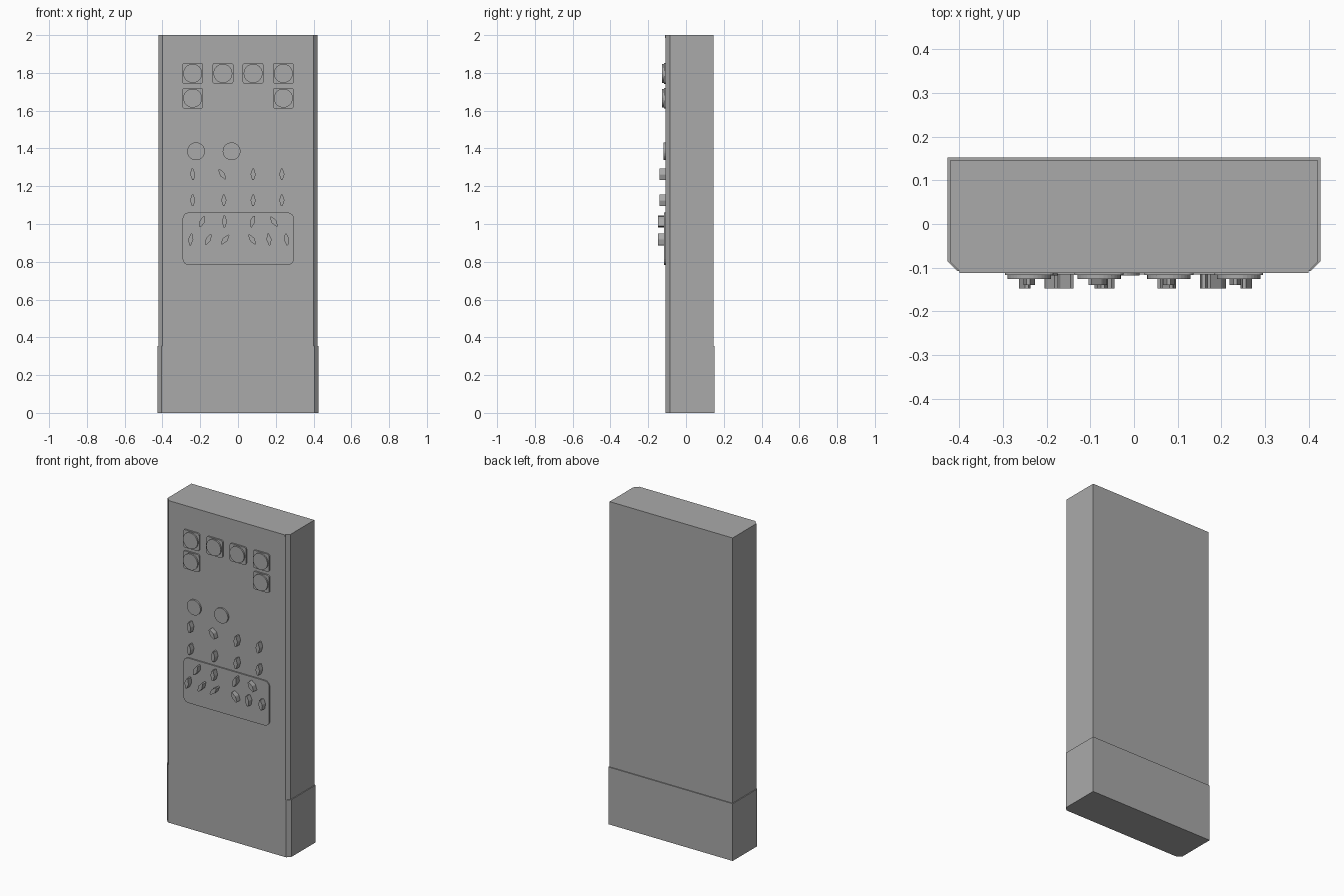
import bpy, math
from mathutils import Matrix, Vector

old = bpy.data.objects.get("Cube")
if old:
    bpy.data.objects.remove(old, do_unlink=True)

grey = bpy.data.materials.new("plain grey")
grey.use_nodes = True
grey.diffuse_color = (0.4, 0.4, 0.4, 1)
grey.node_tree.nodes["Principled BSDF"].inputs["Base Color"].default_value = (0.4, 0.4, 0.4, 1)

FRONT = -0.108   # cabinet face
PANEL = -0.116   # raised control plate face


def prism(name, outline, start, end, upright=False):
    """Extrude an outline along z (upright) or along y."""
    n = len(outline)
    verts = [(a, b, d) if upright else (a, d, b) for d in (start, end) for a, b in outline]
    faces = [tuple(range(n)), tuple(range(n, 2 * n))]
    faces += [(i, (i + 1) % n, (i + 1) % n + n, i + n) for i in range(n)]
    mesh = bpy.data.meshes.new(name)
    mesh.from_pydata(verts, [], faces)
    mesh.materials.append(grey)
    # Make all normals face outwards
    import bmesh
    bm = bmesh.new()
    bm.from_mesh(mesh)
    bmesh.ops.recalc_face_normals(bm, faces=bm.faces)
    bm.to_mesh(mesh)
    bm.free()
    obj = bpy.data.objects.new(name, mesh)
    bpy.context.collection.objects.link(obj)
    return obj


def rounded(x, z, w, h, r, steps=4):
    """Rounded rectangle outline around (x, z)."""
    pts = []
    for k, (sx, sz) in enumerate([(1, 1), (-1, 1), (-1, -1), (1, -1)]):
        for i in range(steps + 1):
            a = math.pi / 2 * (k + i / steps)
            pts.append((x + sx * (w / 2 - r) + r * math.cos(a),
                        z + sz * (h / 2 - r) + r * math.sin(a)))
    return pts


def circle(x, z, r, n=32):
    return [(x + r * math.cos(2 * math.pi * i / n), z + r * math.sin(2 * math.pi * i / n))
            for i in range(n)]


def cabinet_outline(half, back):
    """Box plan with bevelled front corners."""
    c = 0.022
    return [(half, back), (-half, back), (-half, FRONT + c), (-half + c, FRONT),
            (half - c, FRONT), (half, FRONT + c)]


# Cabinet, slightly wider plinth and thin trim along the top
prism("plinth", cabinet_outline(0.427, 0.152), 0, 0.355, True)
prism("cabinet", cabinet_outline(0.422, 0.146), 0.355, 2, True)
prism("top_trim", [(-0.4, 1.985), (0.4, 1.985), (0.4, 2), (-0.4, 2)], FRONT + 0.005, FRONT - 0.004)

# Square gauges with round dials
for x, z in [(-0.24, 1.797), (-0.08, 1.797), (0.08, 1.797), (0.24, 1.797),
             (-0.24, 1.666), (0.24, 1.666)]:
    prism("gauge_frame", rounded(x, z, 0.112, 0.11, 0.014), FRONT + 0.005, -0.117)
    prism("gauge_dial", circle(x, z, 0.05), -0.11, -0.126)

# Plain round discs
for x in (-0.222, -0.034):
    prism("round_disc", circle(x, 1.385, 0.047), FRONT + 0.005, -0.118)

# Raised control plate
prism("control_plate", rounded(0.001, 0.922, 0.588, 0.278, 0.032), FRONT + 0.005, PANEL)

# Pointed switch handles: height, face, then (x, tilt in degrees clockwise)
rows = [
    (1.263, FRONT, [(-0.24, -5), (-0.083, -35), (0.08, 0), (0.232, 0)]),
    (1.125, FRONT, [(-0.24, 0), (-0.075, 0), (0.08, 0), (0.232, 0)]),
    (1.013, PANEL, [(-0.19, 22), (-0.072, 0), (0.077, 15), (0.19, -35)]),
    (0.918, PANEL, [(-0.25, 8), (-0.157, 28), (-0.068, 40), (0.075, -35), (0.164, -8), (0.257, -8)]),
]
handle = [(0.004, 0.031), (-0.004, 0.031), (-0.013, 0.003), (-0.013, -0.003),
          (-0.004, -0.031), (0.004, -0.031), (0.013, -0.003), (0.013, 0.003)]
for z, face, switches in rows:
    for x, tilt in switches:
        turn = Matrix.Rotation(-math.radians(tilt), 2)
        outline = [turn @ Vector(p) + Vector((x, z)) for p in handle]
        prism("switch_handle", outline, face + 0.004, face - 0.032)
